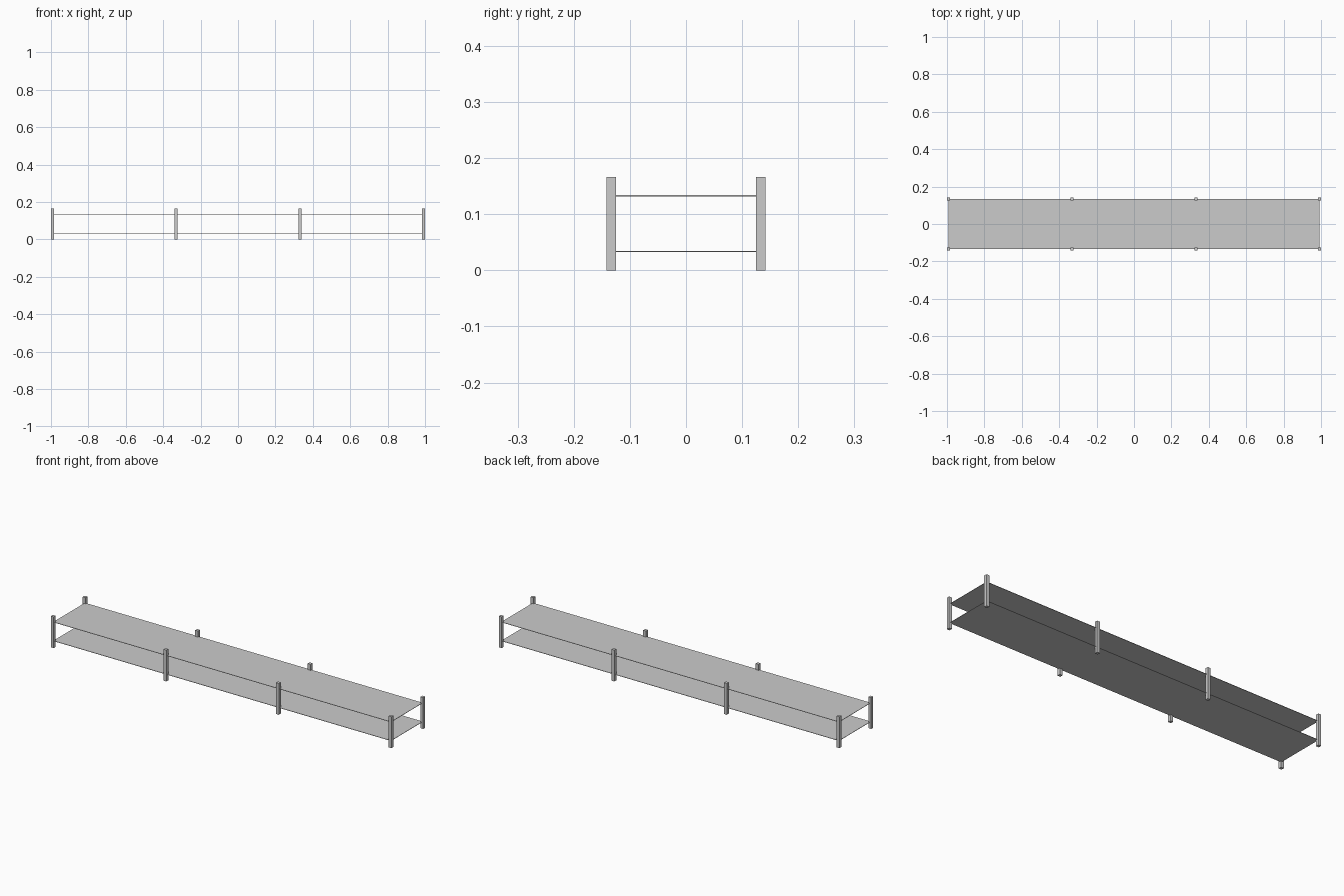
import bpy

if "Cube" in bpy.data.objects:
    bpy.data.objects.remove(bpy.data.objects["Cube"])

POST = 0.0166
POST_H = 0.166
X_END = 1.0 - POST / 2
Y_ROW = 0.133
SHELF_T = 0.002


def box(name, centre, size):
    bpy.ops.mesh.primitive_cube_add(size=1, location=centre)
    ob = bpy.context.object
    ob.name = name
    ob.scale = size
    bpy.ops.object.transform_apply(location=False, rotation=False, scale=True)
    return ob


# Two thin shelves reaching to the post centre lines
for label, z in (("lower_shelf", 0.0332), ("upper_shelf", 0.1328)):
    box(label, (0, 0, z), (2 * X_END, 2 * Y_ROW, SHELF_T))

# Four square posts along the front and back
for side, y in (("front", -Y_ROW), ("back", Y_ROW)):
    for i in range(4):
        x = -X_END + i * 2 * X_END / 3
        box(f"{side}_post_{i + 1}", (x, y, POST_H / 2), (POST, POST, POST_H))
